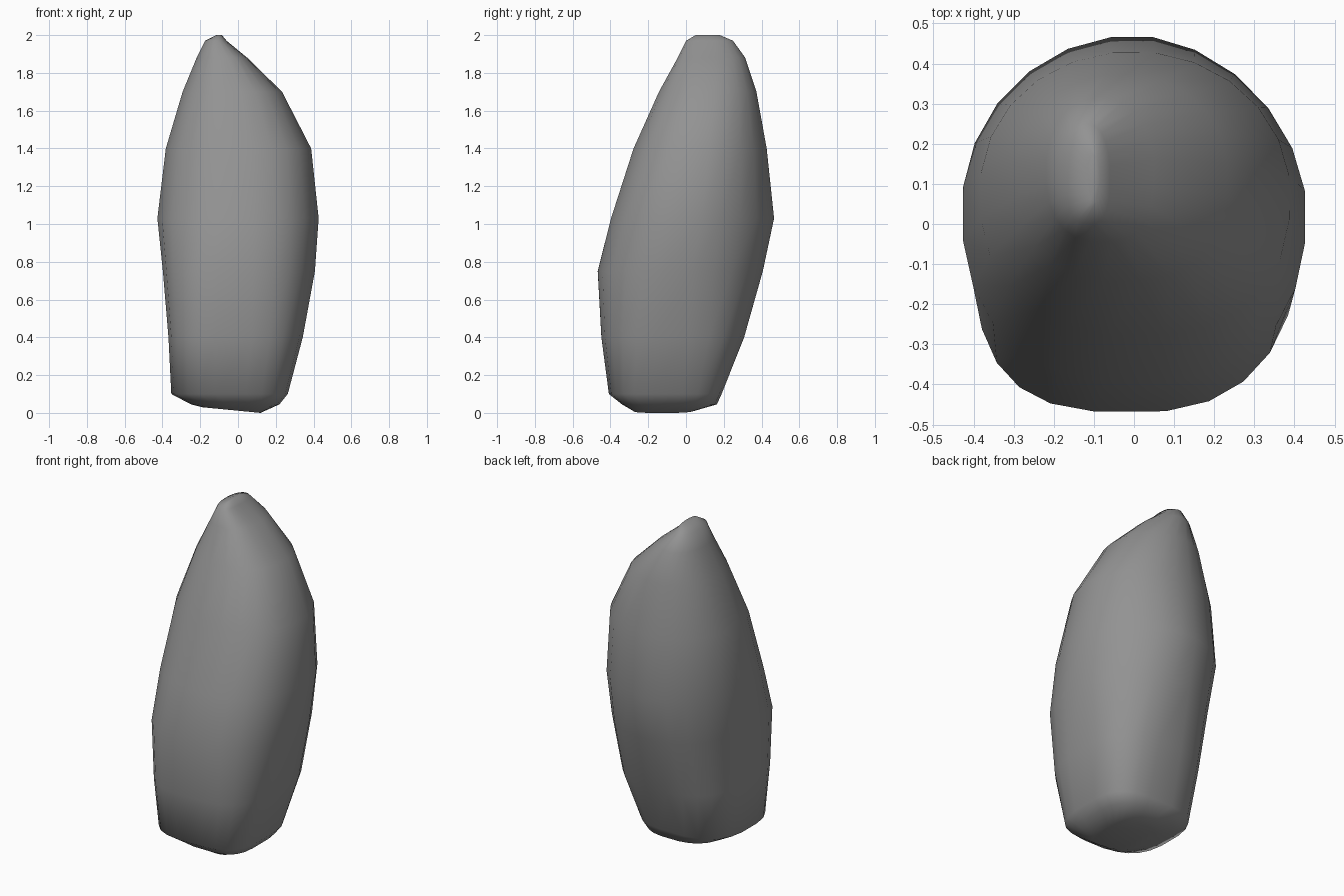
import bpy, bmesh
from math import cos, sin, pi

if "Cube" in bpy.data.objects:
    bpy.data.objects.remove(bpy.data.objects["Cube"])

SIDES = 24
# Cross-sections: height, left, right, front, back, then the squareness of the
# back right, back left, front left and front right corners
SECTIONS = [
    (0.00, -0.19, 0.12, -0.28, 0.04, 3.0, 2.4, 2.4, 3.6),
    (0.045, -0.25, 0.22, -0.34, 0.165, 3.2, 2.6, 2.5, 3.6),
    (0.10, -0.355, 0.265, -0.41, 0.19, 3.4, 2.8, 2.9, 3.2),
    (0.40, -0.37, 0.345, -0.45, 0.31, 2.8, 2.5, 3.3, 2.8),
    (0.75, -0.40, 0.41, -0.47, 0.41, 2.1, 2.2, 3.0, 2.4),
    (1.03, -0.43, 0.43, -0.40, 0.47, 1.85, 2.0, 2.3, 2.4),
    (1.40, -0.385, 0.39, -0.28, 0.43, 2.0, 2.1, 2.3, 2.4),
    (1.70, -0.295, 0.235, -0.145, 0.375, 2.1, 2.1, 2.4, 2.4),
    (1.88, -0.22, 0.05, -0.045, 0.315, 2.1, 2.1, 2.4, 2.8),
    (1.97, -0.175, -0.06, 0.0, 0.25, 2.2, 2.2, 2.2, 3.0),
    (2.00, -0.115, -0.085, 0.05, 0.18, 2.0, 2.0, 2.0, 2.0),
]
BASE_TILT = 0.03


def power(v, n):
    return (1 if v >= 0 else -1) * abs(v) ** (2 / n)


def ring(bm, z, left, right, front, back, *corners):
    verts = []
    for i in range(SIDES):
        a = 2 * pi * (i + 0.5) / SIDES
        n = corners[int(a / (pi / 2))]
        x = (left + right) / 2 + (right - left) / 2 * power(cos(a), n)
        y = (front + back) / 2 + (back - front) / 2 * power(sin(a), n)
        tilt = BASE_TILT * (right - x) / (right - left) if z == 0 else 0
        verts.append(bm.verts.new((x, y, z + tilt)))
    return verts


# Standing stone, lofted through its cross-sections
bm = bmesh.new()
rings = [ring(bm, *s) for s in SECTIONS]
for lower, upper in zip(rings, rings[1:]):
    for i in range(SIDES):
        j = (i + 1) % SIDES
        bm.faces.new((lower[i], lower[j], upper[j], upper[i]))
bm.faces.new(rings[0][::-1])
bm.faces.new(rings[-1])
for f in bm.faces:
    f.smooth = True
mesh = bpy.data.meshes.new("standing_stone")
bm.to_mesh(mesh)
bm.free()
stone = bpy.data.objects.new("standing_stone", mesh)
bpy.context.collection.objects.link(stone)

# Dark grey stone colour
mat = bpy.data.materials.new("dark_stone")
mat.diffuse_color = (0.29, 0.29, 0.29, 1)
mat.use_nodes = True
mat.node_tree.nodes["Principled BSDF"].inputs["Base Color"].default_value = mat.diffuse_color
mesh.materials.append(mat)
